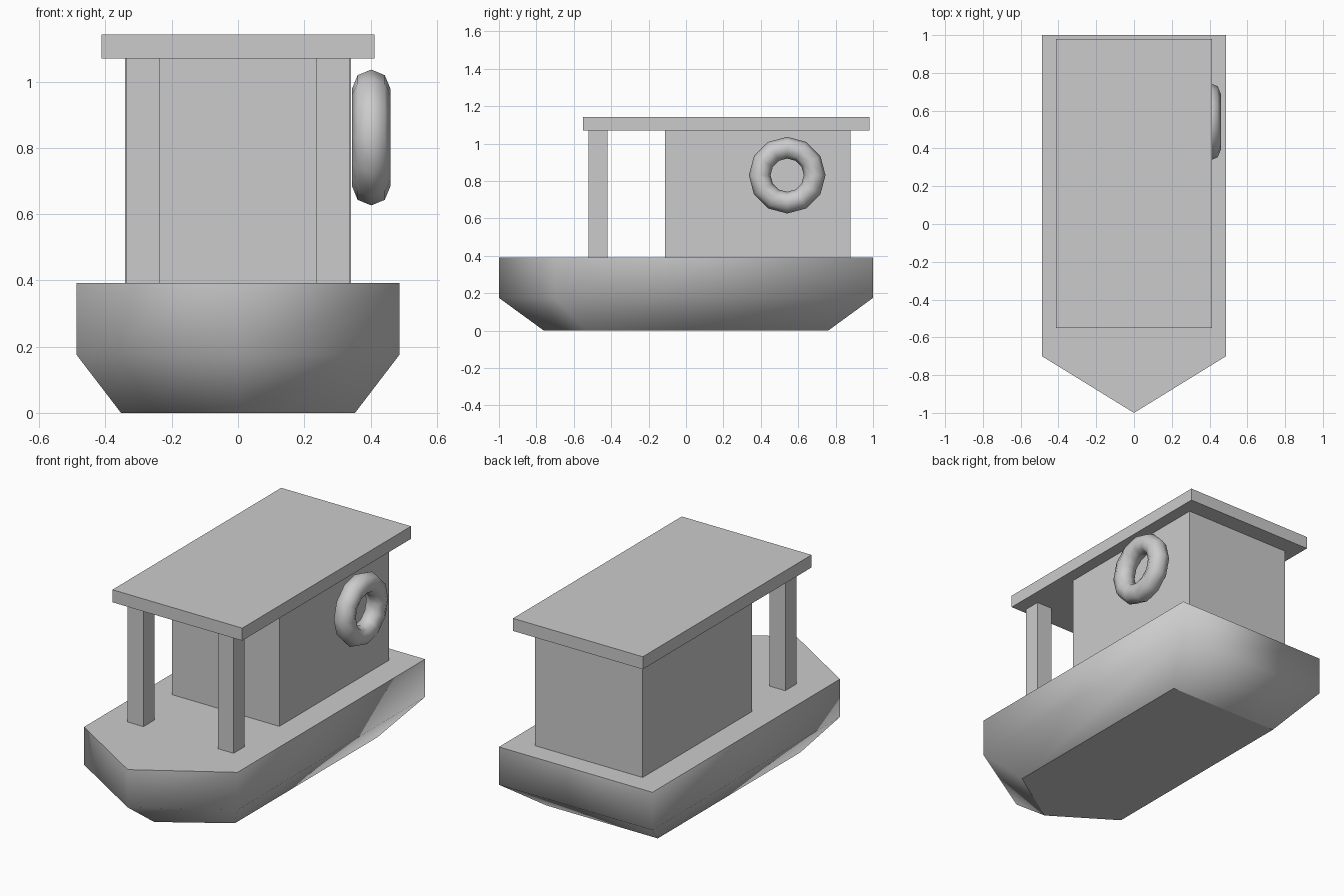
import bpy, bmesh, math

if "Cube" in bpy.data.objects:
    bpy.data.objects.remove(bpy.data.objects["Cube"])


def box(name, lo, hi):
    """Box spanning two opposite corners."""
    size = [b - a for a, b in zip(lo, hi)]
    bpy.ops.mesh.primitive_cube_add(size=1, location=[(a + b) / 2 for a, b in zip(lo, hi)])
    ob = bpy.context.object
    ob.name = name
    ob.scale = size
    bpy.ops.object.transform_apply(location=False, rotation=False, scale=True)
    return ob


# Hull: deck outline lofted down, bottom ring drawn inwards
outline = [(0.487, 1), (-0.487, 1), (-0.487, -0.7), (0, -1), (0.487, -0.7)]
levels = [(0.0, 0.725, 0.76), (0.175, 1, 1), (0.392, 1, 1)]  # z, x scale, y scale
bm = bmesh.new()
rings = [[bm.verts.new((x * sx, y * sy, z)) for x, y in outline] for z, sx, sy in levels]
for low, high in zip(rings, rings[1:]):
    for i in range(5):
        j = (i + 1) % 5
        bm.faces.new((low[i], low[j], high[j], high[i])).smooth = True
for cap in (bm.faces.new(rings[0][::-1]), bm.faces.new(rings[-1])):
    for edge in cap.edges:
        edge.smooth = False  # crisp deck and keel edges
bmesh.ops.recalc_face_normals(bm, faces=bm.faces)
mesh = bpy.data.meshes.new("hull")
bm.to_mesh(mesh)
bm.free()
bpy.context.collection.objects.link(bpy.data.objects.new("hull", mesh))

# Cabin, roof and the two front posts
box("cabin", (-0.341, -0.112, 0.392), (0.341, 0.88, 1.07))
box("roof", (-0.412, -0.55, 1.07), (0.412, 0.98, 1.142))
for side, x in (("left", -0.286), ("right", 0.286)):
    box(side + "_post", (x - 0.05, -0.52, 0.392), (x + 0.05, -0.42, 1.07))

# Life ring on the right cabin wall
bpy.ops.mesh.primitive_torus_add(major_segments=12, minor_segments=8,
                                 major_radius=0.147, minor_radius=0.058,
                                 location=(0.402, 0.541, 0.831),
                                 rotation=(0, math.pi / 2, 0))
bpy.context.object.name = "life_ring"
bpy.ops.object.shade_smooth()
